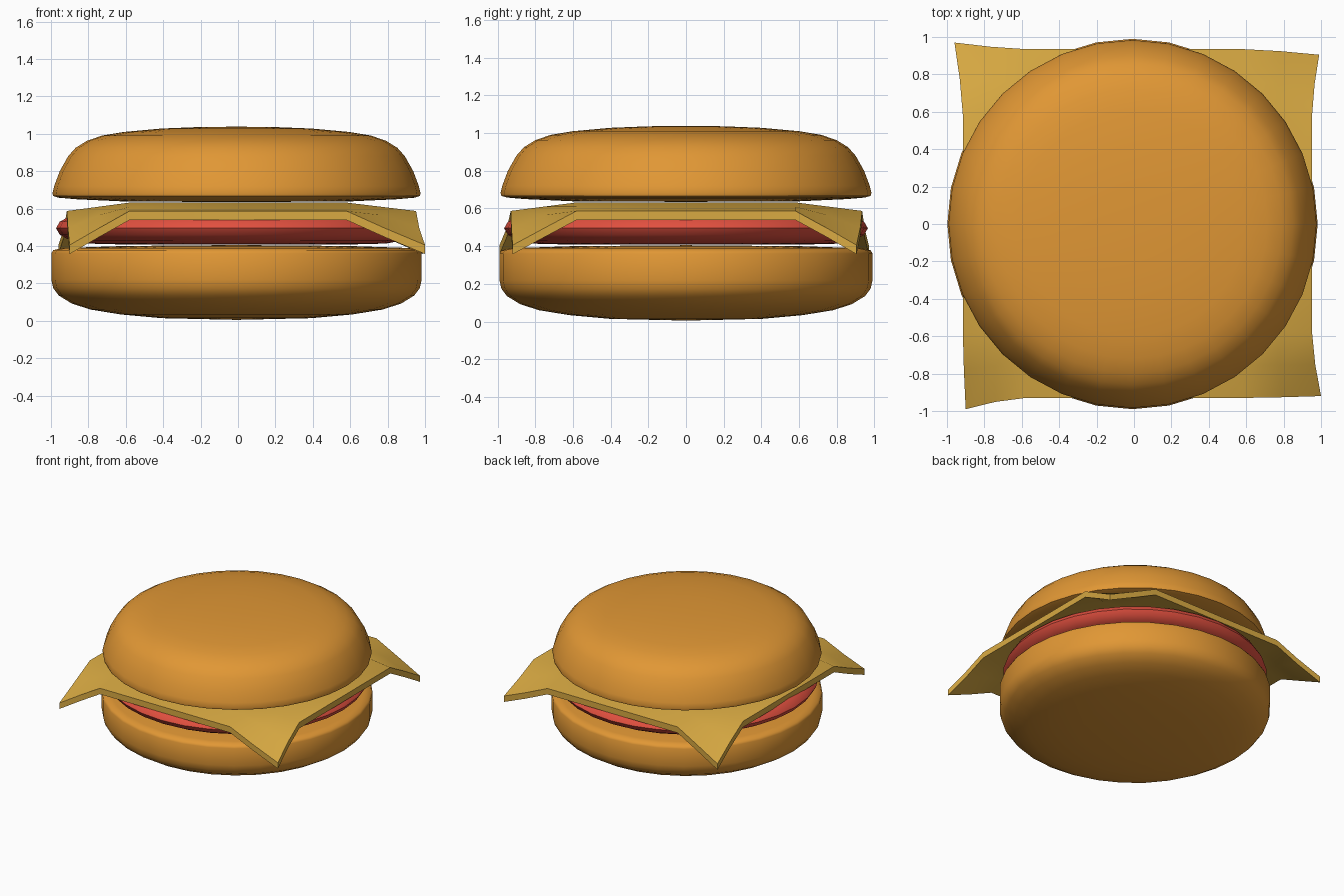
import bpy, bmesh, math
from mathutils import Vector

if "Cube" in bpy.data.objects:
    bpy.data.objects.remove(bpy.data.objects["Cube"])


def finish(bm, name, color, angle):
    mesh = bpy.data.meshes.new(name)
    bmesh.ops.recalc_face_normals(bm, faces=bm.faces)
    bm.to_mesh(mesh)
    bm.free()
    ob = bpy.data.objects.new(name, mesh)
    bpy.context.collection.objects.link(ob)
    mat = bpy.data.materials.new(name + "_material")
    mat.diffuse_color = (*color, 1)
    mat.use_nodes = True
    mat.node_tree.nodes["Principled BSDF"].inputs["Base Color"].default_value = mat.diffuse_color
    mesh.materials.append(mat)
    bpy.ops.object.select_all(action='DESELECT')
    ob.select_set(True)
    bpy.context.view_layer.objects.active = ob
    bpy.ops.object.shade_smooth_by_angle(angle=math.radians(angle))
    return ob


def lathe(name, profile, color, segments=32):
    bm = bmesh.new()
    verts = [bm.verts.new((r, 0, z)) for r, z in profile]
    edges = [bm.edges.new(p) for p in zip(verts, verts[1:])]
    bmesh.ops.spin(bm, geom=verts + edges, cent=(0, 0, 0), axis=(0, 0, 1),
                   angle=math.tau, steps=segments, use_merge=True)
    bmesh.ops.remove_doubles(bm, verts=bm.verts, dist=1e-5)
    ob = finish(bm, name, color, 50)
    ob.location.x = -0.008
    return ob


BUN = (0.75, 0.31, 0.035)

# Bottom bun
lathe("bottom_bun", [(0, .005), (.4, .014), (.62, .034), (.78, .06), (.88, .092),
                     (.95, .135), (.98, .175), (.99, .22), (.99, .36), (.98, .378),
                     (.93, .389), (.6, .4), (0, .405)], BUN)

# Tomato slice
lathe("tomato_slice", [(0, .408), (.6, .408), (.8, .413), (.89, .43), (.945, .46),
                       (.965, .495), (.945, .53), (.89, .56), (.8, .577),
                       (.6, .58), (0, .58)], (0.76, 0.08, 0.05))

# Top bun
lathe("top_bun", [(0, .635), (.6, .638), (.86, .65), (.95, .658), (.98, .667),
                  (.984, .682), (.975, .72), (.945, .8), (.9, .88), (.86, .925),
                  (.8, .962), (.72, .99), (.6, 1.01), (.4, 1.028), (.2, 1.036),
                  (0, 1.038)], BUN)

# Cheese slice: square sheet with lowered rim and drooping, slightly twisted corners
STEPS = [-1, -.5, 0, .5, 1]
INNER, RIM = .58, .35
CORNERS = {(-1, -1): (-.9, -.99), (1, -1): (1.0, -.92),
           (1, 1): (.99, .905), (-1, 1): (-.96, .97)}
SIDES = {-1: (-.915, -.93), 1: (.952, .935)}


def cheese_point(u, v):
    # u, v run over -3..3; the outer two steps on each side make the rim
    def split(t, axis):
        s = 1 if t > 0 else -1
        f = max(0, abs(t) - 1) / 2
        edge = SIDES[s][axis]
        base = INNER * min(abs(t), 1) * s
        return s, f, base + (edge - s * INNER) * f
    su, fu, x = split(u, 0)
    sv, fv, y = split(v, 1)
    cx, cy = CORNERS[su, sv]
    pull = (fu * fv) ** 1.5
    x += (cx - SIDES[su][0]) * pull
    y += (cy - SIDES[sv][1]) * pull
    return Vector((x, y, .632 - .045 * max(fu, fv) - .182 * fu * fv))


bm = bmesh.new()
n = range(-3, 4)
grid = [[bm.verts.new(cheese_point(u, v)) for u in n] for v in n]
low = [[bm.verts.new(p.co - Vector((0, 0, .048))) for p in row] for row in grid]
for j in range(6):
    for i in range(6):
        for g in (grid, low):
            bm.faces.new((g[j][i], g[j][i + 1], g[j + 1][i + 1], g[j + 1][i]))
for i in range(6):
    for a, b in (((0, i), (0, i + 1)), ((6, i), (6, i + 1)),
                 ((i, 0), (i + 1, 0)), ((i, 6), (i + 1, 6))):
        bm.faces.new((grid[a[0]][a[1]], grid[b[0]][b[1]],
                      low[b[0]][b[1]], low[a[0]][a[1]]))
finish(bm, "cheese_slice", (0.69, 0.4, 0.055), 40)
